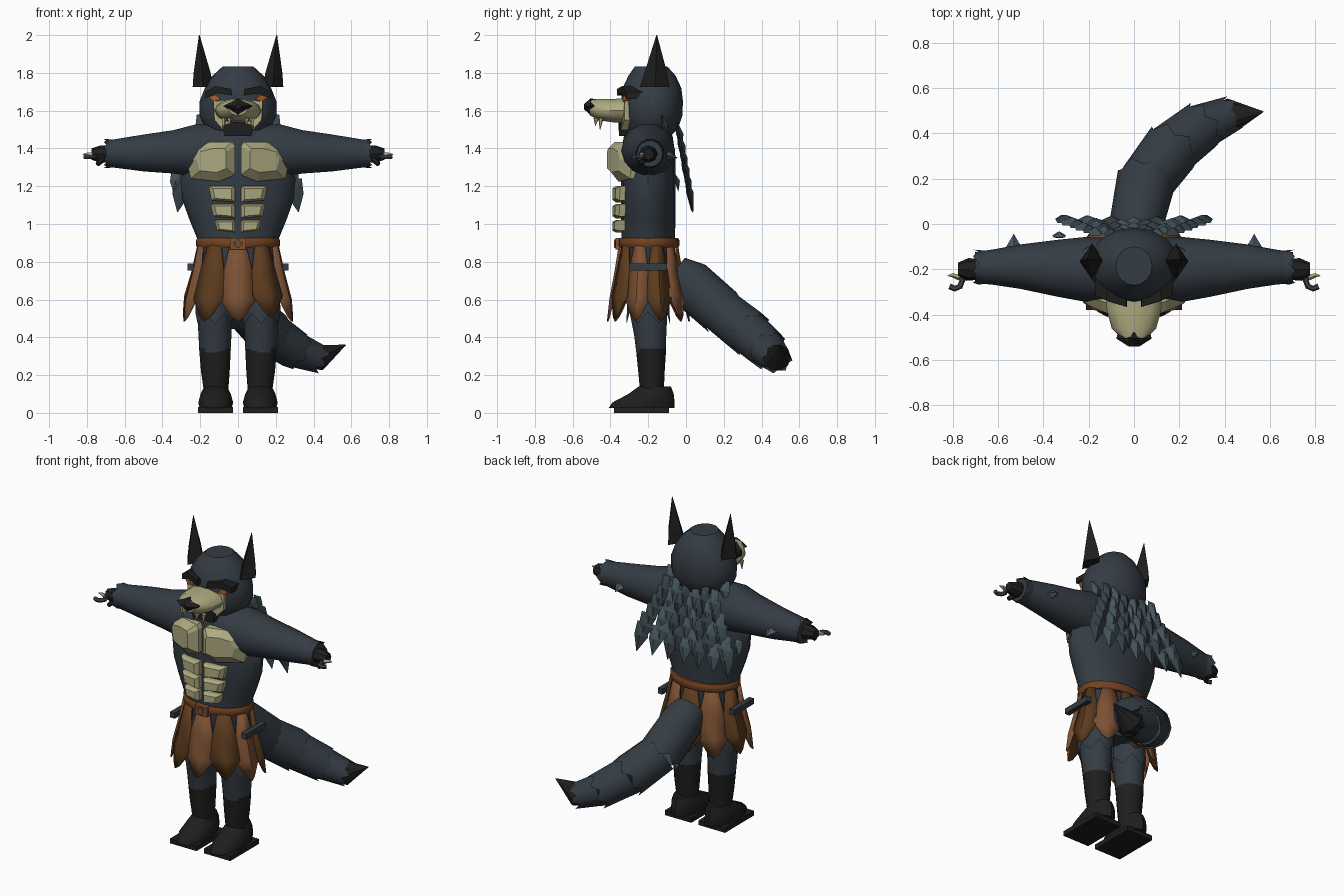
import bpy, bmesh
from math import sin, cos, pi, radians
from mathutils import Vector

cube = bpy.data.objects.get("Cube")
if cube:
    bpy.data.objects.remove(cube, do_unlink=True)


def colour(name, *rgb):
    m = bpy.data.materials.new(name)
    m.use_nodes = True
    m.diffuse_color = (*rgb, 1)
    m.node_tree.nodes["Principled BSDF"].inputs["Base Color"].default_value = (*rgb, 1)
    return m


SLATE = colour("slate fur", .034, .045, .057)
BLACK = colour("black", .013, .013, .013)
CREAM = colour("cream", .42, .40, .22)
TAN = colour("light leather", .21, .085, .034)
LEATHER = colour("dark leather", .11, .045, .013)
BELT = colour("belt leather", .17, .055, .015)
TEAL = colour("teal scale", .065, .10, .115)
DEEP = colour("deep teal scale", .04, .06, .07)
ORANGE = colour("orange eye", .45, .11, .02)


def finish(name, bm, mats, mirror=False, sharp=40):
    """Turn a bmesh into an object, optionally mirrored across x."""
    bmesh.ops.recalc_face_normals(bm, faces=bm.faces)
    me = bpy.data.meshes.new(name)
    bm.to_mesh(me)
    bm.free()
    for m in mats:
        me.materials.append(m)
    if sharp:
        me.shade_smooth()
        me.set_sharp_from_angle(angle=radians(sharp))
    ob = bpy.data.objects.new(name, me)
    bpy.context.scene.collection.objects.link(ob)
    if mirror:
        ob.modifiers.new("Mirror", 'MIRROR').use_mirror_merge = False
    return ob


def loft(name, mat, rings, n=12, axis=None, ref=(0, 0, 1), zig=0, mirror=False, sharp=40):
    """Skin rings of (x, y, z, radius a, radius b); zig makes the last edge jagged."""
    bm = bmesh.new()
    pts = [Vector(r[:3]) for r in rings]
    last = len(pts) - 1
    loops = []
    for i, (p, r) in enumerate(zip(pts, rings)):
        t = Vector(axis) if axis else (pts[min(i + 1, last)] - pts[max(i - 1, 0)]).normalized()
        u = t.cross(Vector(ref)).normalized()
        v = t.cross(u)
        loops.append([bm.verts.new(p + u * r[3] * cos(2 * pi * j / n) + v * r[4] * sin(2 * pi * j / n)
                                   + t * (zig * (j % 2) if i == last else 0)) for j in range(n)])
    for a, b in zip(loops, loops[1:]):
        for j in range(n):
            bm.faces.new((a[j], a[j - 1], b[j - 1], b[j]))
    bm.faces.new(loops[0])
    if not zig:
        bm.faces.new(loops[-1])
    return finish(name, bm, [mat], mirror, sharp)


def plate(name, mat, outline, layers, bend=0, mirror=True):
    """Stack an x-z outline through (y, scale) layers, bent back away from the middle."""
    bm = bmesh.new()
    cx = sum(p[0] for p in outline) / len(outline)
    cz = sum(p[1] for p in outline) / len(outline)
    loops = []
    for y, s in layers:
        row = [(cx + (x - cx) * s, cz + (z - cz) * s) for x, z in outline]
        loops.append([bm.verts.new((x, y + bend * max(0, abs(x) - .06), z)) for x, z in row])
    for a, b in zip(loops, loops[1:]):
        for j in range(len(a)):
            bm.faces.new((a[j], a[j - 1], b[j - 1], b[j]))
    bm.faces.new(loops[0])
    bm.faces.new(loops[-1])
    return finish(name, bm, [mat], mirror, 0)


def box(name, mat, lo, hi, mirror=False):
    outline = [(lo[0], lo[2]), (hi[0], lo[2]), (hi[0], hi[2]), (lo[0], hi[2])]
    return plate(name, mat, outline, [(lo[1], 1), (hi[1], 1)], 0, mirror)


UP, Y = (0, 0, 1), (0, 1, 0)

# Torso and hips
loft("torso", SLATE, [(0, -.2, z, a, b) for z, a, b in
     [(.6, .17, .12), (.75, .21, .14), (.92, .215, .142), (1.03, .26, .144), (1.13, .295, .144),
      (1.24, .305, .144), (1.36, .26, .144), (1.46, .2, .13), (1.52, .15, .11)]], 16, UP, Y)

# Head
loft("head", SLATE, [(0, y, z, a, b) for z, a, b, y in
     [(1.45, .09, .1, -.2), (1.5, .17, .14, -.185), (1.57, .203, .16, -.18), (1.65, .203, .164, -.18),
      (1.72, .175, .155, -.18), (1.785, .135, .125, -.18), (1.835, .08, .085, -.185)]], 16, UP, Y)
loft("ear", BLACK, [(.185, -.165, 1.725, .055, .08), (.19, -.16, 1.8, .045, .06),
                    (.205, -.155, 2, .002, .002)], 4, UP, Y, mirror=True, sharp=0)

# Face
loft("muzzle", CREAM, [(0, y, z, a, b) for y, z, a, b in
     [(-.27, 1.6, .125, .07), (-.38, 1.6, .12, .064), (-.46, 1.605, .098, .058), (-.51, 1.615, .05, .04)]],
     14, Y)
plate("cheeks", CREAM, [(-.13, 1.65), (0, 1.66), (.13, 1.65), (.125, 1.55), (.08, 1.5), (-.08, 1.5),
      (-.125, 1.55)], [(-.27, 1), (-.352, 1)], .4, False)
plate("mouth", BLACK, [(-.085, 1.52), (0, 1.55), (.085, 1.52), (.07, 1.465), (-.07, 1.465)],
      [(-.29, 1), (-.358, 1)], .3, False)
plate("nose", BLACK, [(-.078, 1.625), (0, 1.665), (.078, 1.625), (0, 1.575)],
      [(-.475, .9), (-.505, 1), (-.54, .3)], 0, False)
plate("brow", BLACK, [(.03, 1.68), (.035, 1.715), (.12, 1.73), (.172, 1.7), (.172, 1.665), (.11, 1.692)],
      [(-.27, 1), (-.365, 1)], .45)
plate("eye", ORANGE, [(.09, 1.66), (.12, 1.685), (.155, 1.672), (.13, 1.65)], [(-.27, 1), (-.35, 1)], .4)
for name, x, y, h in [("front_fang", .045, -.475, .04), ("long_fang", .075, -.45, .062)]:
    loft(name, CREAM, [(x, y, 1.56, .015, .015), (x, y - .005, 1.56 - h, .001, .001)], 5, UP, Y,
         mirror=True, sharp=0)

# Chest and belly plates
plate("chest_plate", CREAM, [(.015, 1.41), (.03, 1.435), (.14, 1.435), (.24, 1.41), (.275, 1.34),
      (.25, 1.24), (.1, 1.225), (.015, 1.26)], [(-.28, 1), (-.375, 1), (-.418, .6)], .42)
for i, (top, low, w) in enumerate([(1.2, 1.115, .155), (1.105, 1.03, .145), (1.02, .955, .125)]):
    plate("belly_plate_%d" % (i + 1), CREAM,
          [(.015, low), (.015, top), (w, top), (w - .015, low + .01)],
          [(-.29, 1), (-.372, 1), (-.39, .7)], .25)

# Arms and hands
loft("arm", SLATE, [(.08, -.2, 1.39, .14, .14), (.22, -.2, 1.39, .142, .142), (.34, -.195, 1.382, .125, .118),
     (.5, -.188, 1.376, .098, .1), (.62, -.19, 1.374, .078, .082), (.7, -.192, 1.372, .068, .07)],
     14, (1, 0, 0), mirror=True)
loft("wrist_fur", SLATE, [(.62, -.19, 1.373, .07, .07), (.685, -.19, 1.373, .077, .078)], 14, (1, 0, 0),
     zig=.025, mirror=True)
loft("hand", BLACK, [(.68, -.2, 1.37, .045, .045), (.73, -.2, 1.37, .05, .045), (.775, -.2, 1.37, .03, .03)],
     8, (1, 0, 0), mirror=True, sharp=30)
loft("thumb", BLACK, [(.71, -.22, 1.35, .02, .02), (.745, -.24, 1.315, .012, .012)], 6, mirror=True)
loft("finger_hook", DEEP, [(.79 + .033 * cos(a), -.25 + .035 * sin(a), 1.355, .013, .013)
     for a in [pi * (.75 + .25 * k) for k in range(5)]], 6, mirror=True)
loft("claw", CREAM, [(.77, -.235, 1.365, .014, .014), (.8, -.225, 1.368, .01, .01),
                     (.822, -.228, 1.37, .001, .001)], 5, mirror=True, sharp=0)
loft("elbow_spike", TEAL, [(.53, -.12, 1.37, .045, .035), (.53, -.045, 1.35, .001, .001)], 4, Y,
     mirror=True, sharp=0)


def scale(bm, top, w, length, lean, mat):
    """One pointed scale with a raised ridge on each side."""
    x, y, z = top
    p = [bm.verts.new(q) for q in [(x - w * .8, y, z), (x + w * .8, y, z),
         (x + w, y + lean * .5, z - length * .45), (x + lean * x * 2, y + lean, z - length),
         (x - w, y + lean * .5, z - length * .45)]]
    ridges = [bm.verts.new((x, y + lean * .5 + d, z - length * .4)) for d in (.018, -.012)]
    for r in ridges:
        for j in range(5):
            bm.faces.new((p[j - 1], p[j], r)).material_index = mat


# Back mane: widening rows of overlapping scales
bm = bmesh.new()
for row in range(6):
    half = .17 + .026 * row
    cols = 6 + row % 2
    for c in range(cols):
        f = 2 * c / (cols - 1) - 1
        scale(bm, (f * half, -.05 + .011 * row - .01 * (1 - abs(f)), 1.55 - .062 * row),
              half / cols * 1.1, .18, .035, (row + c) % 2)
scale(bm, (-.33, -.06, 1.27), .03, .1, .02, 0)
for s in (-1, 1):
    scale(bm, (s * .19, -.13, 1.58), .035, .13, .03, 0)
finish("back_mane", bm, [TEAL, DEEP], sharp=0)

# Belt and buckle
loft("belt", BELT, [(0, -.197, z, a, a - .06) for z, a in [(.875, .215), (.885, .222), (.915, .222), (.925, .215)]],
     20, UP, Y)
box("buckle", TAN, (-.042, -.372, .865), (.042, -.34, .925))
box("buckle_inset", LEATHER, (-.026, -.376, .88), (.026, -.37, .91))
box("buckle_pin", TAN, (-.008, -.38, .872), (.008, -.374, .918))

# Skirt: ring of pointed leather flaps
bm = bmesh.new()
FLAPS = 10
for k in range(FLAPS):
    mid = 2 * pi * k / FLAPS
    grid = []
    for z, a, b, wide in [(.9, .212, .15, .19), (.75, .243, .173, .32), (.6, .282, .2, .345), (.51, .294, .212, .12)]:
        row = []
        for f in (-1, 0, 1):
            ang = mid + f * wide
            out = 1 + (.03 if f == 0 else 0) + .012 * (k % 2)
            low = z - (.025 if f == 0 and z < .55 else 0) + .02 * (k % 3 == 1) * (z < .7)
            row.append(bm.verts.new((sin(ang) * a * out, -.2 - cos(ang) * b * out, low)))
        grid.append(row)
    for r0, r1 in zip(grid, grid[1:]):
        for j in range(2):
            bm.faces.new((r0[j], r0[j + 1], r1[j + 1], r1[j])).material_index = k % 2
skirt = finish("skirt", bm, [TAN, LEATHER], sharp=30)
thick = skirt.modifiers.new("Thickness", 'SOLIDIFY')
thick.thickness = .008
box("hip_strap", SLATE, (.235, -.3, .755), (.268, -.1, .79), True)

# Legs
loft("thigh", SLATE, [(.115, -.2, .7, .1, .11), (.122, -.2, .55, .092, .105), (.122, -.19, .42, .088, .088),
                      (.122, -.185, .32, .082, .08)], 14, UP, Y, mirror=True)
loft("thigh_fur", SLATE, [(.118, -.2, .66, .1, .11), (.122, -.2, .53, .104, .115)], 12, zig=.06, ref=Y,
     mirror=True)
loft("shin", BLACK, [(.122, -.185, .34, .084, .082), (.12, -.183, .22, .076, .072),
                     (.116, -.18, .11, .064, .064)], 14, UP, Y, mirror=True)
loft("boot", BLACK, [(.118, y, z, a, b) for z, y, a, b in
     [(.025, -.235, .085, .175), (.055, -.225, .092, .165), (.1, -.185, .08, .12), (.14, -.165, .06, .085)]],
     12, UP, Y, mirror=True)
box("sole", BLACK, (.026, -.38, 0), (.212, -.09, .03), True)

# Tail: overlapping jagged sections and a dark tip
path = [(.01, -.06, .74, .1, .1), (.015, .02, .685, .12, .13), (.05, .18, .545, .13, .128),
        (.16, .325, .43, .128, .125), (.29, .425, .34, .11, .105), (.41, .475, .292, .08, .075)]
for i, cut in enumerate([path[:3], path[2:4], path[3:5], path[4:]]):
    start = [(*cut[0][:3], cut[0][3] * .93, cut[0][4] * .93)] if i else cut[:1]
    loft("tail_section_%d" % (i + 1), SLATE, start + cut[1:], 14, zig=.04, sharp=50)
loft("tail_tip", BLACK, [(.38, .465, .298, .07, .065), (.425, .476, .292, .078, .072),
                         (.57, .495, .36, .002, .002)], 10, sharp=30)
